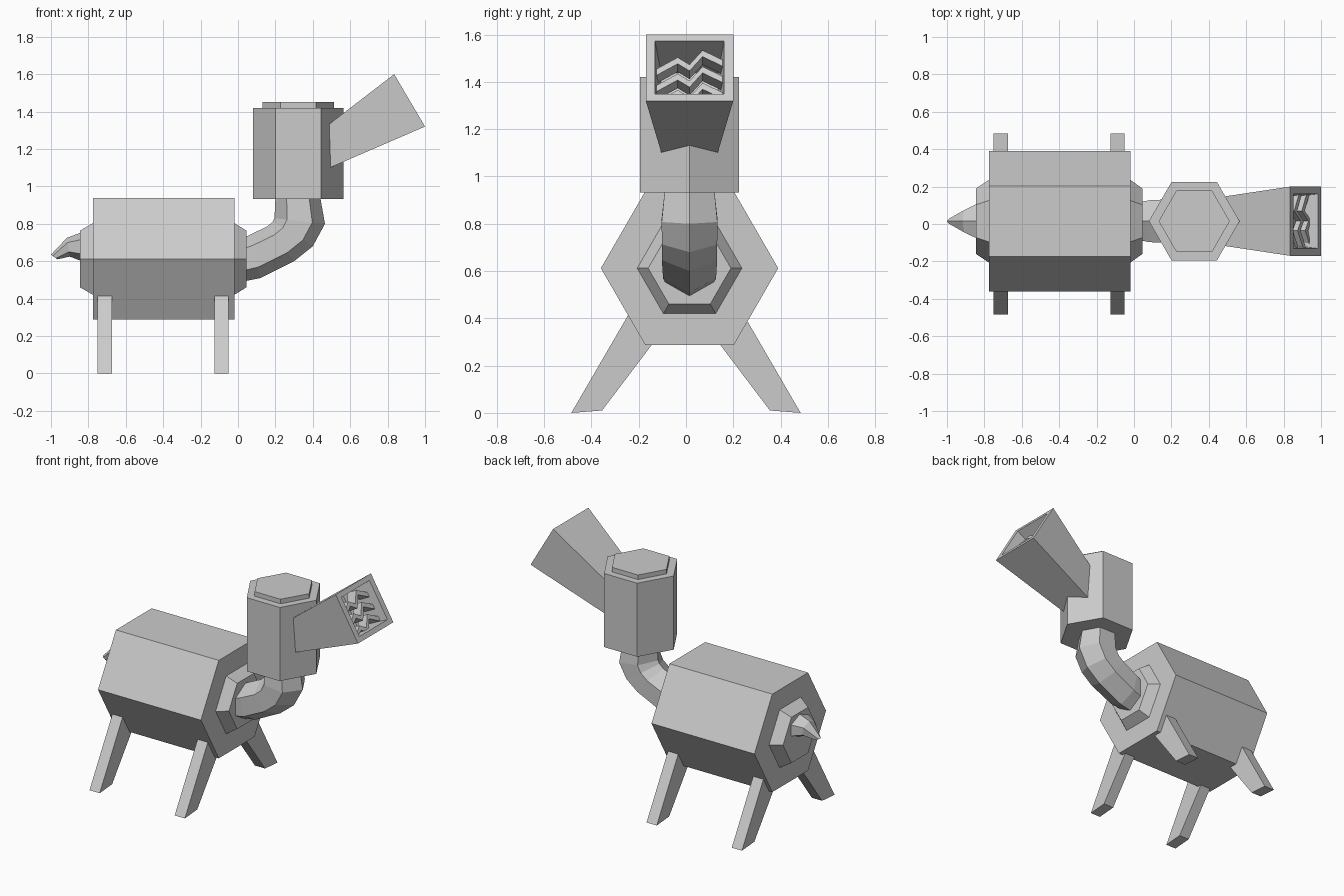
import bpy, bmesh, math

if "Cube" in bpy.data.objects:
    bpy.data.objects.remove(bpy.data.objects["Cube"])

CY = 0.015  # side-to-side centre of the body


def loft(name, rings, cap=True):
    """Skin a list of equal-length point rings into one flat-shaded object."""
    bm = bmesh.new()
    rows = [[bm.verts.new(p) for p in ring] for ring in rings]
    n = len(rows[0])
    for a, b in zip(rows, rows[1:]):
        for i in range(n):
            j = (i + 1) % n
            bm.faces.new((a[i], a[j], b[j], b[i]))
    if cap:
        bm.faces.new(rows[0][::-1])
        bm.faces.new(rows[-1])
    bmesh.ops.recalc_face_normals(bm, faces=bm.faces)
    me = bpy.data.meshes.new(name)
    bm.to_mesh(me)
    bm.free()
    ob = bpy.data.objects.new(name, me)
    bpy.context.collection.objects.link(ob)
    return ob


HEX = [(math.cos(math.radians(60 * i)), math.sin(math.radians(60 * i))) for i in range(6)]


def hex_x(x, r, z=0.612):
    return [(x, CY + r * c, z + r * s) for c, s in HEX]


def hex_z(z, r, x=0.322):
    return [(x + r * c, CY + r * s, z) for c, s in HEX]


def hex_tilted(lo, hi, w):
    """Hexagon between a lower and an upper (x, z) point, half-width w."""
    cx, cz = (lo[0] + hi[0]) / 2, (lo[1] + hi[1]) / 2
    hx, hz = (hi[0] - lo[0]) / 2, (hi[1] - lo[1]) / 2
    return [(cx + c * hx, CY + s / 0.866 * w, cz + c * hz) for c, s in HEX]


# Body and its tapered end plates
loft("body", [hex_x(-0.775, 0.375), hex_x(-0.02, 0.375)])
loft("rear_plate", [hex_x(-0.845, 0.175), hex_x(-0.77, 0.225)])
loft("front_plate", [hex_x(-0.025, 0.225), hex_x(0.045, 0.175)])

# Bent neck
loft("neck", [hex_tilted(*r) for r in (
    ((0.02, 0.49), (0.02, 0.72), 0.10),
    ((0.12, 0.51), (0.07, 0.745), 0.112),
    ((0.30, 0.60), (0.155, 0.785), 0.117),
    ((0.40, 0.68), (0.185, 0.81), 0.117),
    ((0.465, 0.80), (0.195, 0.83), 0.118),
    ((0.44, 0.94), (0.20, 0.94), 0.105))])

# Tail
loft("tail", [hex_tilted(*r) for r in (
    ((-0.835, 0.60), (-0.835, 0.755), 0.095),
    ((-0.90, 0.625), (-0.915, 0.725), 0.058),
    ((-0.965, 0.61), (-1.0, 0.635), 0.012))])

# Head and cap
loft("head", [hex_z(0.932, 0.2425), hex_z(1.42, 0.2425)])
loft("head_cap", [hex_z(1.41, 0.19), hex_z(1.45, 0.19)])


def snout_point(d, u, y):
    """Point d behind the mouth plane, u up along it, y sideways."""
    return (0.9175 - 0.862 * d - 0.507 * u, CY + y, 1.46 - 0.507 * d + 0.862 * u)


def snout_ring(d, u, y):
    return [snout_point(d, a * u, b * y) for a, b in ((1, 1), (1, -1), (-1, -1), (-1, 1))]


# Flared square snout with a hollow mouth
loft("snout", [snout_ring(0.60, 0.088, 0.113), snout_ring(0, 0.1625, 0.185),
               snout_ring(0, 0.13, 0.146), snout_ring(0.22, 0.103, 0.12)])

# Zigzag slats inside the mouth
ZIGZAG = [(-0.145, -0.095), (-0.05, -0.035), (0.0, -0.07), (0.055, 0.0), (0.145, -0.05)]
for k in range(3):
    top = 0.115 - 0.08 * k
    loft(f"mouth_slat_{k + 1}", [
        [snout_point(d, max(top + u + t, -0.145), y) for d, t in
         ((0.05, 0), (0.12, 0), (0.12, -0.03), (0.05, -0.031))]
        for y, u in ZIGZAG])

# Splayed legs
LEG = [(0.355, 0.01), (0.485, 0.0), (0.215, 0.465), (0.09, 0.36)]
for end, x0 in (("rear", -0.75), ("front", -0.125)):
    for side, sy in (("right", -1), ("left", 1)):
        loft(f"{end}_{side}_leg", [[(x, sy * y, z) for y, z in LEG] for x in (x0, x0 + 0.075)])
